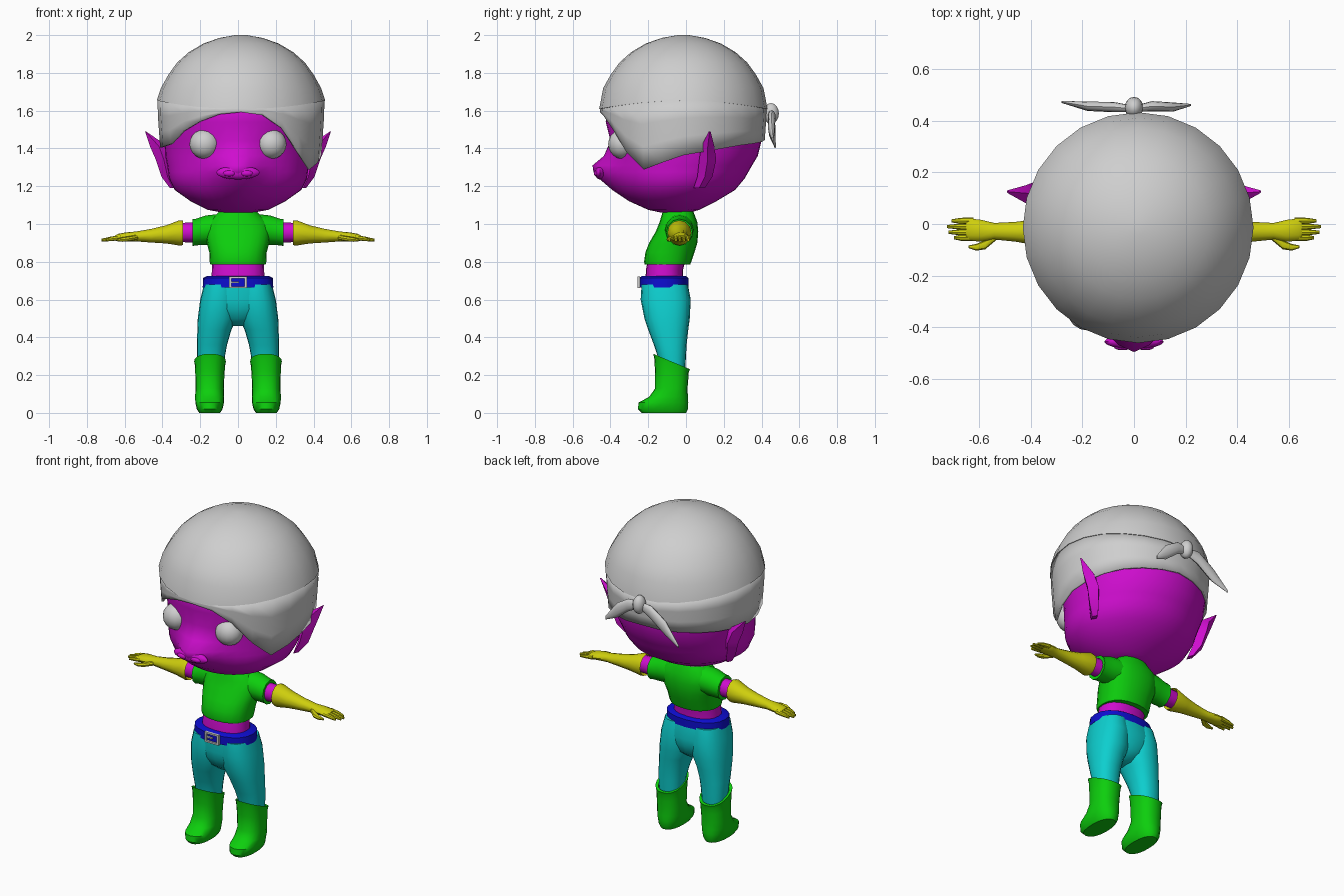
import bpy, bmesh, math
from mathutils import Vector

cube = bpy.data.objects.get("Cube")
if cube:
    bpy.data.objects.remove(cube)


def material(name, rgb):
    m = bpy.data.materials.new(name)
    m.use_nodes = True
    m.diffuse_color = (*rgb, 1)
    m.node_tree.nodes["Principled BSDF"].inputs["Base Color"].default_value = (*rgb, 1)
    return m


LO, HI = 0.004, 0.62
SKIN = material("magenta skin", (HI, LO, HI))
GREEN = material("green cloth", (LO, HI, LO))
CYAN = material("cyan trousers", (LO, HI, HI))
YELLOW = material("yellow gloves", (HI, HI, LO))
BLUE = material("blue belt", (LO, LO, HI))
GREY = material("light grey", (HI, HI, HI))


def finish(name, bm, mat, mirror=False, angle=40):
    bmesh.ops.recalc_face_normals(bm, faces=bm.faces)
    mesh = bpy.data.meshes.new(name)
    bm.to_mesh(mesh)
    bm.free()
    mesh.materials.append(mat)
    ob = bpy.data.objects.new(name, mesh)
    bpy.context.collection.objects.link(ob)
    bpy.ops.object.select_all(action='DESELECT')
    ob.select_set(True)
    bpy.context.view_layer.objects.active = ob
    bpy.ops.object.shade_smooth_by_angle(angle=math.radians(angle))
    if mirror:
        mod = ob.modifiers.new("Mirror", 'MIRROR')
        mod.use_clip = mod.use_mirror_merge = False
    return ob


def loft(bm, rings, caps=True):
    rows = [[bm.verts.new(p) for p in r] for r in rings]
    for a, b in zip(rows, rows[1:]):
        n = len(a)
        for i in range(n):
            bm.faces.new((a[i], a[(i + 1) % n], b[(i + 1) % n], b[i]))
    if caps:
        bm.faces.new(rows[0])
        bm.faces.new(rows[-1])


def oval(n, power=2.0):
    for i in range(n):
        t = math.tau * i / n
        c, s = math.cos(t), math.sin(t)
        yield (math.copysign(abs(c) ** (2 / power), c), math.copysign(abs(s) ** (2 / power), s))


def level(z, cx, half, front, back, tilt=0.0, n=20, power=2.3):
    """Horizontal ring from its height, half width and front and back limits."""
    cy, d = (front + back) / 2, (back - front) / 2
    return [Vector((cx + half * u, cy + d * v, z + tilt * d * v)) for u, v in oval(n, power)]


def limb(bm, sections, n=12):
    """Tube running along x; sections are x, y, z, y radius, z radius."""
    loft(bm, [[Vector((x, y + ry * u, z + rz * v)) for u, v in oval(n)]
              for x, y, z, ry, rz in sections])


def ball(bm, centre, radii, seg=16):
    made = bmesh.ops.create_uvsphere(bm, u_segments=seg, v_segments=seg // 2 + 2, radius=1)
    for v in made["verts"]:
        v.co = Vector(centre) + Vector(a * b for a, b in zip(v.co, radii))


def box(bm, centre, size):
    made = bmesh.ops.create_cube(bm, size=1)
    for v in made["verts"]:
        v.co = Vector(centre) + Vector(a * b for a, b in zip(v.co, size))


def stack(name, rows, mat, mirror=False, **kw):
    bm = bmesh.new()
    loft(bm, [level(*r, **kw) for r in rows])
    return finish(name, bm, mat, mirror)


# Head: height, half width, front, back, snout bulge
bm = bmesh.new()
rings = []
for z, w, f, b, snout in [
        (1.06, .08, -.13, .02, 0), (1.075, .16, -.2, .07, 0), (1.12, .25, -.3, .16, 0),
        (1.18, .335, -.36, .26, .03), (1.24, .365, -.385, .31, .075), (1.275, .37, -.39, .33, .1),
        (1.31, .375, -.39, .35, .105), (1.36, .385, -.39, .38, .045), (1.44, .39, -.395, .4, .005),
        (1.54, .4, -.425, .41, 0), (1.62, .4, -.42, .405, 0), (1.72, .34, -.35, .34, 0)]:
    ring = level(z, 0, w, f, b, n=40, power=2)
    for p in ring:
        if p.y < 0:
            p.y -= snout * math.exp(-(p.x / .12) ** 2)
    rings.append(ring)
loft(bm, rings)
finish("head", bm, SKIN, angle=60)

# Nose pad and nostrils
bm = bmesh.new()
ball(bm, (0, -.455, 1.272), (.115, .028, .036))
for side in (-1, 1):
    ball(bm, (side * .045, -.474, 1.268), (.034, .014, .016), 12)
finish("nose", bm, SKIN)

# Eyes
bm = bmesh.new()
ball(bm, (.177, -.338, 1.423), (.08, .074, .078))
finish("eyes", bm, GREY, True)

# Ears: diamond sections rising to an outward point
bm = bmesh.new()
loft(bm, [[Vector((xi, y, z)), Vector(((xi + xo) / 2, y - t, z)),
           Vector((xo, y, z)), Vector(((xi + xo) / 2, y + t, z))]
          for z, xi, xo, y, t in [(1.19, .33, .36, .07, .03), (1.25, .34, .405, .1, .04),
                                  (1.34, .35, .435, .115, .045), (1.41, .37, .465, .115, .035),
                                  (1.49, .487, .492, .125, .005)]])
finish("ears", bm, SKIN, True)

# Head scarf: crown and lower band share a round outline
SEG = 24
CENTRE = Vector((.016, -.014, 0))


def seam(a):
    return 1.608 + .045 * abs(math.sin(a)) ** 2


def around(radius, height):
    pts = []
    for i in range(SEG):
        a = math.tau * i / SEG
        pts.append(CENTRE + Vector((radius * math.sin(a), -radius * math.cos(a), height(a))))
    return pts


bm = bmesh.new()
rows = [around(.42, seam), around(.446, seam)]
for z, r in [(1.72, .424), (1.79, .385), (1.855, .338), (1.91, .276), (1.955, .2), (1.985, .115), (2.0, .03)]:
    rows.append(around(r, lambda a: z))
loft(bm, rows)
finish("scarf_crown", bm, GREY, angle=50)

# Band edge: angle from the front (positive to the left side) and height
EDGE = [(-180, 1.44), (-130, 1.42), (-90, 1.4), (-62, 1.41), (-40, 1.51), (-17, 1.575), (0, 1.588),
        (17, 1.57), (27, 1.53), (38, 1.43), (58, 1.28), (90, 1.36), (130, 1.41), (180, 1.44)]


def edge(a):
    deg = math.degrees(a)
    deg = deg - 360 if deg > 180 else deg
    for (a0, z0), (a1, z1) in zip(EDGE, EDGE[1:]):
        if a0 <= deg <= a1:
            return z0 + (z1 - z0) * (deg - a0) / (a1 - a0)


bm = bmesh.new()
rows = []
for t in (0, .33, .66, 1):
    row = around(1, lambda a: seam(a) + .004 + (edge(a) - seam(a)) * t)
    for p in row:
        r = .442 - .07 * max(0, 1.6 - p.z)
        p.x, p.y = CENTRE.x + (p.x - CENTRE.x) * r, CENTRE.y + (p.y - CENTRE.y) * r
    rows.append(row)
loft(bm, rows, caps=False)
band = finish("scarf_band", bm, GREY, angle=50)
solid = band.modifiers.new("Thickness", 'SOLIDIFY')
solid.thickness, solid.offset = .012, -1

# Scarf knot and its two tails
bm = bmesh.new()
ball(bm, (0, .45, 1.585), (.036, .042, .055), 12)
finish("scarf_knot", bm, GREY)
bm = bmesh.new()
limb(bm, [(0, .445, 1.58, .012, .02), (.07, .455, 1.565, .02, .038),
          (.15, .452, 1.51, .018, .045), (.22, .46, 1.45, .004, .012)])
limb(bm, [(0, .445, 1.58, .012, .02), (-.08, .452, 1.56, .02, .038),
          (-.18, .455, 1.49, .018, .042), (-.28, .472, 1.41, .004, .008)])
finish("scarf_tails", bm, GREY)

# Shirt, sleeves and bare waist
stack("shirt", [(.785, 0, .146, -.218, .022), (.8, 0, .15, -.222, .028), (.85, 0, .152, -.215, .045),
                (.9, 0, .165, -.195, .06), (.96, 0, .175, -.16, .065), (1.01, 0, .165, -.14, .06),
                (1.05, 0, .115, -.128, .045), (1.09, 0, .075, -.115, .03)], GREEN)
bm = bmesh.new()
limb(bm, [(.08, -.035, .975, .08, .08), (.17, -.035, .967, .075, .078),
          (.225, -.035, .957, .068, .07), (.24, -.035, .955, .07, .072), (.237, -.035, .955, .055, .055)])
finish("sleeves", bm, GREEN, True)
stack("waist", [(.69, 0, .142, -.215, -.015), (.76, 0, .138, -.212, -.015), (.82, 0, .135, -.2, 0)], SKIN)

# Arms and gloves
bm = bmesh.new()
limb(bm, [(.2, -.035, .955, .05, .055), (.32, -.035, .955, .047, .05)])
finish("upper_arms", bm, SKIN, True)
bm = bmesh.new()
limb(bm, [(.315, -.035, .953, .045, .048), (.292, -.035, .953, .062, .065), (.31, -.035, .953, .064, .067),
          (.38, -.032, .945, .05, .048), (.46, -.03, .938, .038, .036), (.54, -.028, .934, .032, .026),
          (.59, -.026, .932, .042, .024), (.635, -.022, .928, .043, .02), (.65, -.022, .926, .036, .014)])
for y, tip in [(.012, .705), (-.01, .722), (-.032, .718), (-.053, .695)]:
    limb(bm, [(.62, y, .928, .013, .014), (.67, y, .922, .012, .012), (tip, y, .915, .006, .007)], 8)
limb(bm, [(.53, -.045, .93, .015, .014), (.575, -.08, .922, .018, .014),
          (.61, -.09, .918, .013, .012), (.64, -.088, .915, .005, .006)], 8)
finish("gloves", bm, YELLOW, True)

# Belt and buckle
stack("belt", [(.668, 0, .17, -.235, 0), (.664, 0, .187, -.247, .012), (.715, 0, .184, -.247, .012),
               (.724, 0, .165, -.235, 0)], BLUE)
bm = bmesh.new()
for side in (-1, 1):
    box(bm, (side * .041, -.25, .691), (.012, .014, .062))
    box(bm, (0, -.25, .691 + side * .026), (.082, .014, .01))
box(bm, (-.018, -.25, .691), (.045, .012, .008))
finish("buckle", bm, GREY)

# Trousers
stack("trouser_seat", [(.46, 0, .04, -.15, -.05), (.5, 0, .11, -.2, .0), (.55, 0, .165, -.225, .015),
                       (.6, 0, .19, -.235, .025), (.69, 0, .178, -.235, .008)], CYAN)
stack("trouser_legs", [(.22, .145, .068, -.135, -.005), (.3, .143, .074, -.15, 0), (.36, .138, .08, -.17, .003),
                       (.44, .125, .09, -.2, .012), (.5, .11, .103, -.22, .02),
                       (.6, .1, .1, -.24, .025), (.68, .095, .085, -.235, .008)], CYAN, True)

# Boots with a slanted cuff
stack("boots", [(0, .15, .055, -.235, 0), (.02, .15, .068, -.255, .01), (.055, .15, .076, -.25, .012),
                (.085, .15, .077, -.195, .01), (.13, .15, .075, -.163, .008),
                (.2, .149, .077, -.164, .012, -.25), (.25, .148, .08, -.168, .014, -.42),
                (.272, .148, .084, -.173, .02, -.42), (.268, .148, .068, -.155, .004, -.42),
                (.22, .148, .06, -.145, -.005, -.42)], GREEN, True)
